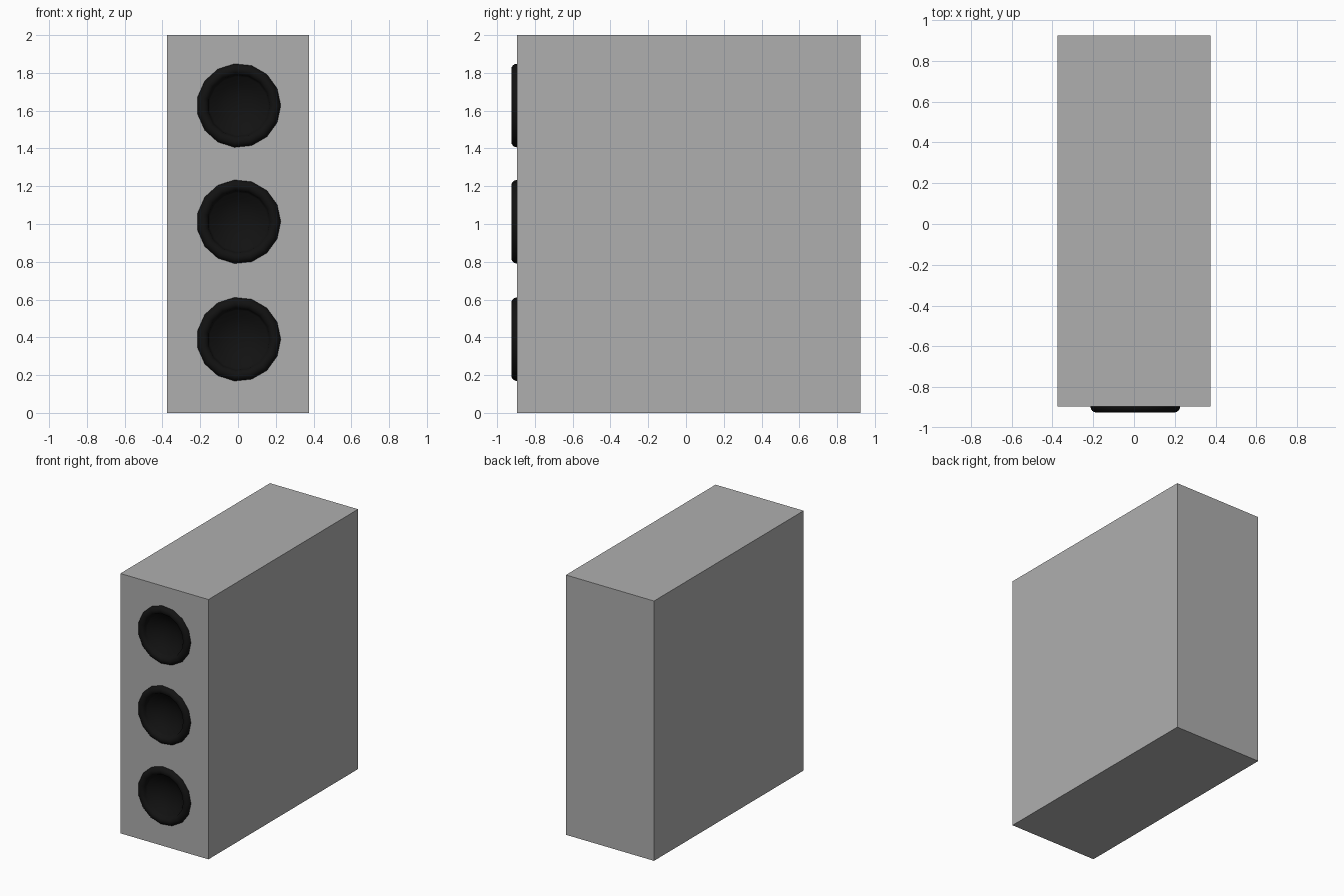
import bpy, bmesh
from math import cos, sin, pi, radians

if "Cube" in bpy.data.objects:
    bpy.data.objects.remove(bpy.data.objects["Cube"])

SIDES = 15
FRONT = -0.895
CENTRES = [0.39, 1.012, 1.627]
CX = 0.004


def material(name, value):
    mat = bpy.data.materials.new(name)
    mat.diffuse_color = (value, value, value, 1)
    mat.use_nodes = True
    mat.node_tree.nodes["Principled BSDF"].inputs["Base Color"].default_value = mat.diffuse_color
    return mat


grey = material("grey", 0.43)
black = material("black", 0.006)


def lathe(name, profile, z, mat):
    """Spin (radius, y) points around the y axis at height z."""
    bm = bmesh.new()
    rings = []
    for r, y in profile:
        if r == 0:
            rings.append([bm.verts.new((CX, y, z))] * SIDES)
        else:
            rings.append([bm.verts.new((CX + r * cos(2 * pi * i / SIDES), y,
                                        z + r * sin(2 * pi * i / SIDES)))
                          for i in range(SIDES)])
    for a, b in zip(rings, rings[1:]):
        for i in range(SIDES):
            j = (i + 1) % SIDES
            bm.faces.new(list(dict.fromkeys((a[i], a[j], b[j], b[i]))))
    bm.normal_update()
    # Profiles run from the outside in, so the faces must look forward (-y)
    if sum(f.normal.y * f.calc_area() for f in bm.faces) > 1e-4:
        bmesh.ops.reverse_faces(bm, faces=bm.faces)
    me = bpy.data.meshes.new(name)
    bm.to_mesh(me)
    bm.free()
    me.materials.append(mat)
    ob = bpy.data.objects.new(name, me)
    bpy.context.collection.objects.link(ob)
    return ob


def activate(ob):
    bpy.ops.object.select_all(action='DESELECT')
    ob.select_set(True)
    bpy.context.view_layer.objects.active = ob


# Cabinet
bpy.ops.mesh.primitive_cube_add(size=1, location=(0, (FRONT + 0.925) / 2, 1))
cabinet = bpy.context.object
cabinet.name = "cabinet"
cabinet.scale = (0.75, 0.925 - FRONT, 2)
bpy.ops.object.transform_apply(location=True, scale=True)
cabinet.data.materials.append(grey)

# Rounded surround flowing into a shallow concave cone
surround = [(0.1925 + 0.03 * cos(a), FRONT - 0.03 * sin(a))
            for a in (pi * k / 8 for k in range(9))]
cone = [(0.155, FRONT + 0.005), (0.12, FRONT + 0.03), (0.08, FRONT + 0.048),
        (0.04, FRONT + 0.057), (0, FRONT + 0.06)]

for n, z in enumerate(CENTRES, 1):
    # Pocket in the cabinet front
    pocket = lathe("pocket_cutter", [(0, FRONT - 0.1), (0.18, FRONT - 0.1),
                                     (0.18, FRONT + 0.08), (0, FRONT + 0.08)], z, grey)
    bm = bmesh.new()
    bm.from_mesh(pocket.data)
    bmesh.ops.recalc_face_normals(bm, faces=bm.faces)
    bm.to_mesh(pocket.data)
    bm.free()
    activate(cabinet)
    cut = cabinet.modifiers.new("pocket", 'BOOLEAN')
    cut.operation = 'DIFFERENCE'
    cut.solver = 'EXACT'
    cut.object = pocket
    bpy.ops.object.modifier_apply(modifier=cut.name)
    bpy.data.objects.remove(pocket)

    # Driver
    driver = lathe(f"speaker_driver_{n}", surround + cone, z, black)
    activate(driver)
    bpy.ops.object.shade_smooth_by_angle(angle=radians(60))
